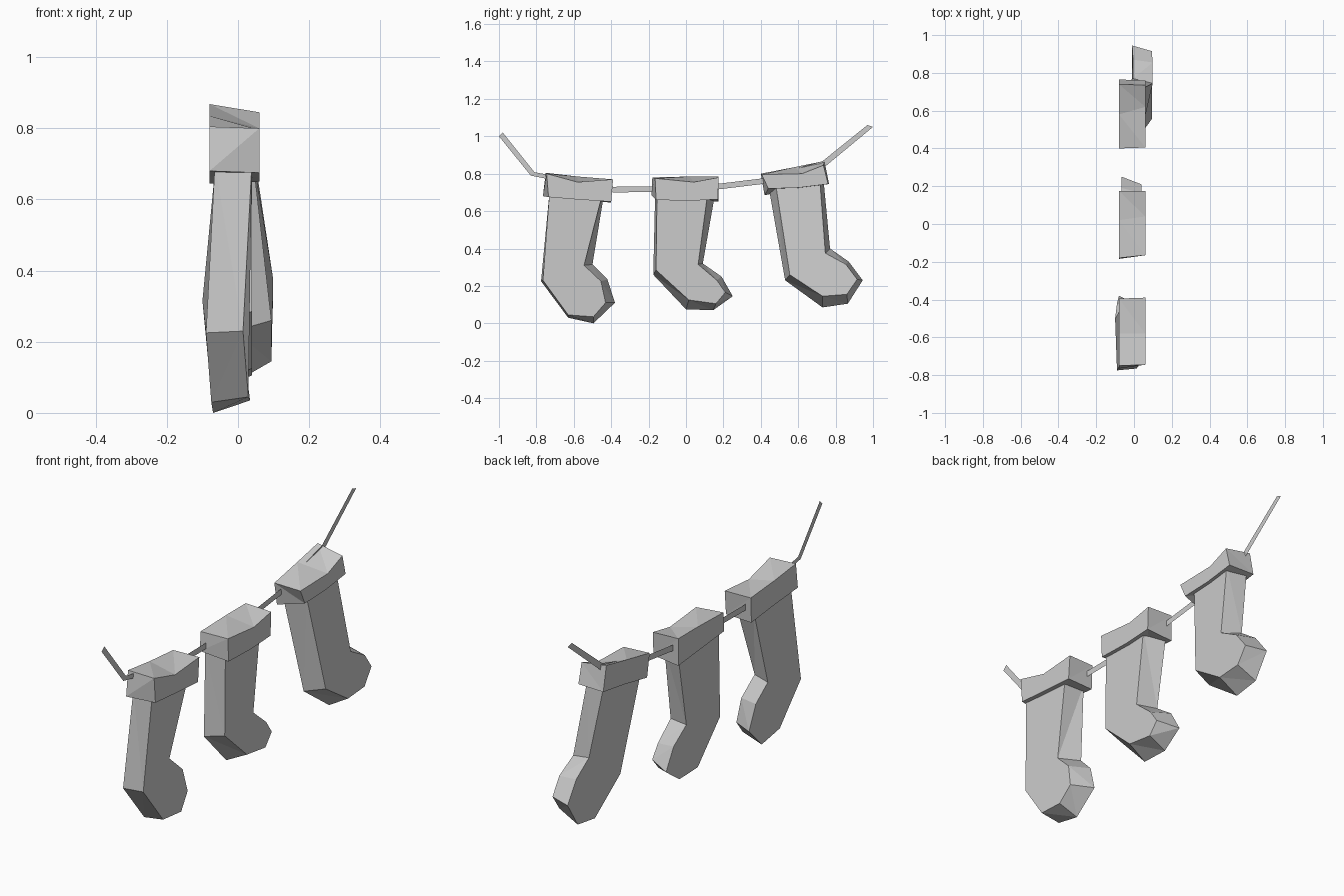
import bpy, bmesh


def make_object(name, bm):
    bmesh.ops.recalc_face_normals(bm, faces=bm.faces)
    mesh = bpy.data.meshes.new(name)
    bm.to_mesh(mesh)
    bm.free()
    obj = bpy.data.objects.new(name, mesh)
    bpy.context.collection.objects.link(obj)
    return obj


def bridge_outlines(name, back, front):
    """Closed solid between two matching outlines."""
    bm = bmesh.new()
    a = [bm.verts.new(p) for p in back]
    b = [bm.verts.new(p) for p in front]
    bm.faces.new(a)
    bm.faces.new(b[::-1])
    for i in range(len(a)):
        j = (i + 1) % len(a)
        bm.faces.new((a[i], b[i], b[j], a[j]))
    bmesh.ops.triangulate(bm, faces=[f for f in bm.faces if len(f.verts) == 4])
    return make_object(name, bm)


# Leg and foot: per point back (y, z), front (y, z), back x.
# Order: top heel side, heel, sole, toe bottom, toe, toe top, ankle, top toe side
legs = {
    "left": [(-.73, .70, -.73, .70, -.065), (-.775, .225, -.765, .23, -.09),
             (-.63, .03, -.63, .045, -.075), (-.495, 0, -.495, .035, -.07),
             (-.38, .11, -.43, .11, -.08), (-.42, .235, -.455, .225, -.09),
             (-.50, .315, -.545, .31, -.10), (-.44, .68, -.45, .68, -.065)],
    "middle": [(-.165, .69, -.155, .69, -.065), (-.175, .26, -.16, .285, -.065),
               (0, .075, .015, .125, -.065), (.145, .07, .16, .105, -.065),
               (.25, .145, .21, .165, -.065), (.19, .25, .165, .23, -.065),
               (.09, .32, .065, .315, -.065), (.155, .69, .115, .69, -.065)],
    "right": [(.44, .74, .48, .74, -.065), (.53, .23, .555, .26, -.01),
              (.73, .085, .73, .145, -.01), (.865, .105, .86, .155, -.01),
              (.945, .23, .915, .235, -.01), (.87, .33, .855, .315, -.005),
              (.77, .40, .745, .375, -.005), (.735, .77, .715, .77, -.065)],
}
for side, pts in legs.items():
    bridge_outlines(side + "_stocking_leg",
                    [(x, yb, zb) for yb, zb, yf, zf, x in pts],
                    [(x + .104, yf, zf) for yb, zb, yf, zf, x in pts])

# Cuffs: back and front (y, z), along the top then back along the bottom
cuffs = {
    "left": [(-.75, .805, -.745, .80), (-.58, .785, -.58, .755),
             (-.395, .77, -.39, .77), (-.40, .645, -.40, .65),
             (-.58, .665, -.58, .662), (-.765, .68, -.735, .675)],
    "middle": [(-.18, .78, -.165, .775), (.02, .785, .04, .755),
               (.175, .785, .175, .78), (.175, .65, .17, .663),
               (.02, .665, .02, .655), (-.185, .685, -.16, .66)],
    "right": [(.40, .80, .405, .795), (.58, .835, .62, .80),
              (.74, .868, .735, .845), (.765, .745, .76, .745),
              (.60, .72, .60, .725), (.42, .685, .44, .72)],
}
for side, pts in cuffs.items():
    bridge_outlines(side + "_stocking_cuff",
                    [(-.08, yb, zb) for yb, zb, yf, zf in pts],
                    [(.06, yf, zf) for yb, zb, yf, zf in pts])

# Flat hanging string: lower and upper edge (y, z)
string = [(-1, 1.0, -.98, 1.02), (-.83, .79, -.81, .808), (-.39, .70, -.39, .73),
          (-.17, .702, -.17, .732), (.18, .717, .18, .747), (.41, .745, .41, .775),
          (.74, .835, .73, .867), (1, 1.05, .97, 1.06)]
bm = bmesh.new()
rows = [(bm.verts.new((-.05, y0, z0)), bm.verts.new((-.05, y1, z1)))
        for y0, z0, y1, z1 in string]
for p, q in zip(rows, rows[1:]):
    bm.faces.new((p[0], q[0], q[1], p[1]))
make_object("hanging_string", bm)
